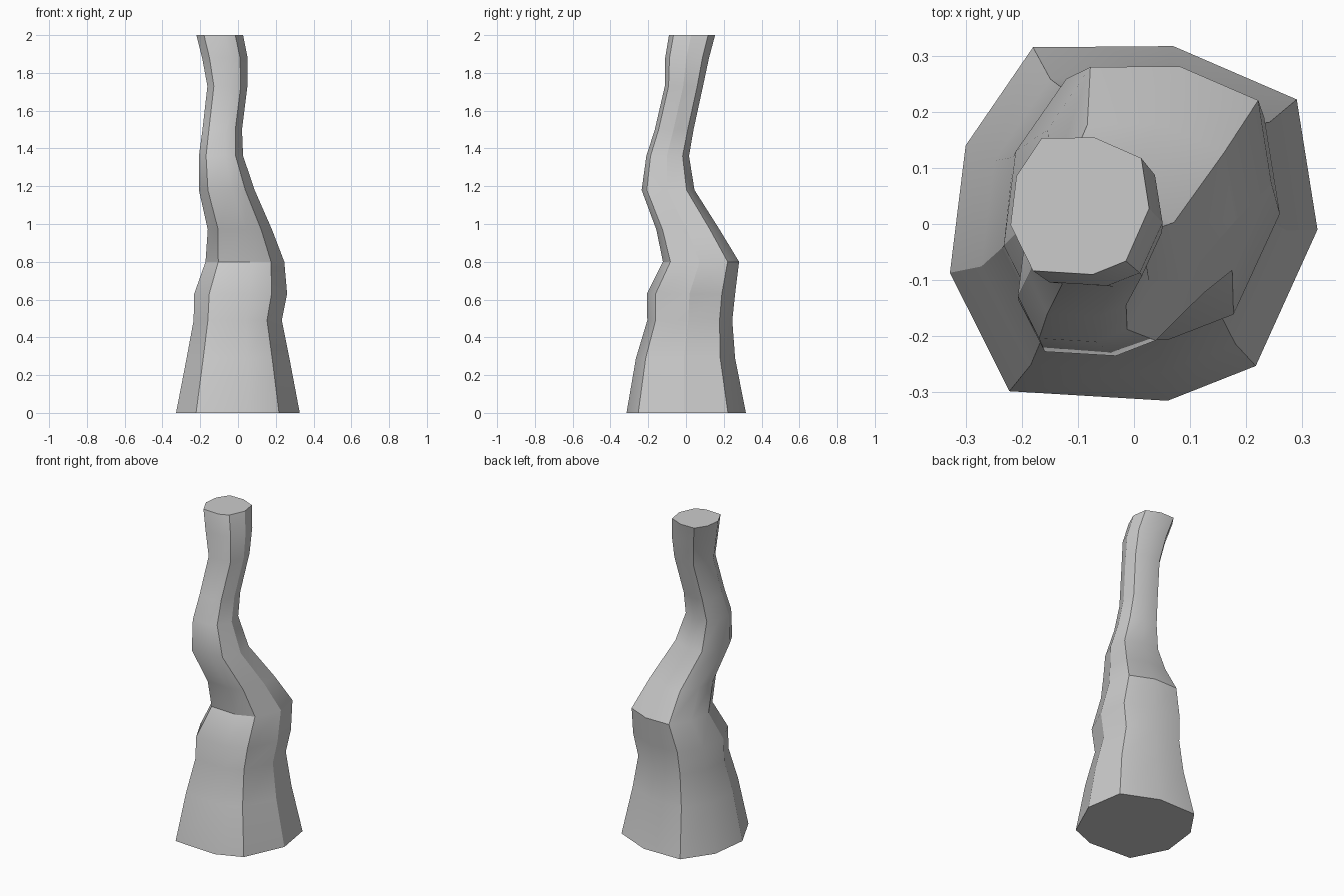
import bpy, bmesh, math

# Irregular nine-sided base outline of the trunk
OUTLINE = [(0.327, -0.01), (0.29, 0.222), (0.07, 0.317), (-0.18, 0.315), (-0.30, 0.14),
           (-0.328, -0.087), (-0.222, -0.298), (0.06, -0.315), (0.217, -0.253)]

# Rings up the bent trunk: z, x min, x max, y min, y max
RINGS = [
    (0.00, -0.328, 0.327, -0.315, 0.317),
    (0.29, -0.272, 0.272, -0.265, 0.260),
    (0.49, -0.235, 0.232, -0.205, 0.245),
    (0.63, -0.232, 0.260, -0.207, 0.260),
    (0.80, -0.172, 0.245, -0.122, 0.281),
    (0.97, -0.160, 0.180, -0.157, 0.178),
    (1.18, -0.207, 0.088, -0.235, 0.045),
    (1.36, -0.207, 0.027, -0.210, 0.016),
    (1.50, -0.188, 0.021, -0.165, 0.040),
    (1.73, -0.162, 0.050, -0.112, 0.090),
    (1.88, -0.190, 0.051, -0.110, 0.122),
    (2.00, -0.220, 0.027, -0.090, 0.154),
]


def fit(v, a0, a1, b0, b1):
    return b0 + (v - a0) / (a1 - a0) * (b1 - b0)


# Loft the outline through every ring
bm = bmesh.new()
_, bx0, bx1, by0, by1 = RINGS[0]
loops = [[bm.verts.new((fit(x, bx0, bx1, x0, x1), fit(y, by0, by1, y0, y1), z))
          for x, y in OUTLINE] for z, x0, x1, y0, y1 in RINGS]
n = len(OUTLINE)
for low, high in zip(loops, loops[1:]):
    for i in range(n):
        j = (i + 1) % n
        bm.faces.new((low[i], low[j], high[j], high[i]))

# Flat end caps
bm.faces.new(loops[0][::-1])
bm.faces.new(loops[-1])
bmesh.ops.recalc_face_normals(bm, faces=bm.faces)

mesh = bpy.data.meshes.new("tree_trunk")
bm.to_mesh(mesh)
bm.free()
trunk = bpy.data.objects.new("tree_trunk", mesh)
bpy.context.collection.objects.link(trunk)

# Soft bends, crisp long edges
bpy.context.view_layer.objects.active = trunk
trunk.select_set(True)
bpy.ops.object.shade_smooth_by_angle(angle=math.radians(30))
